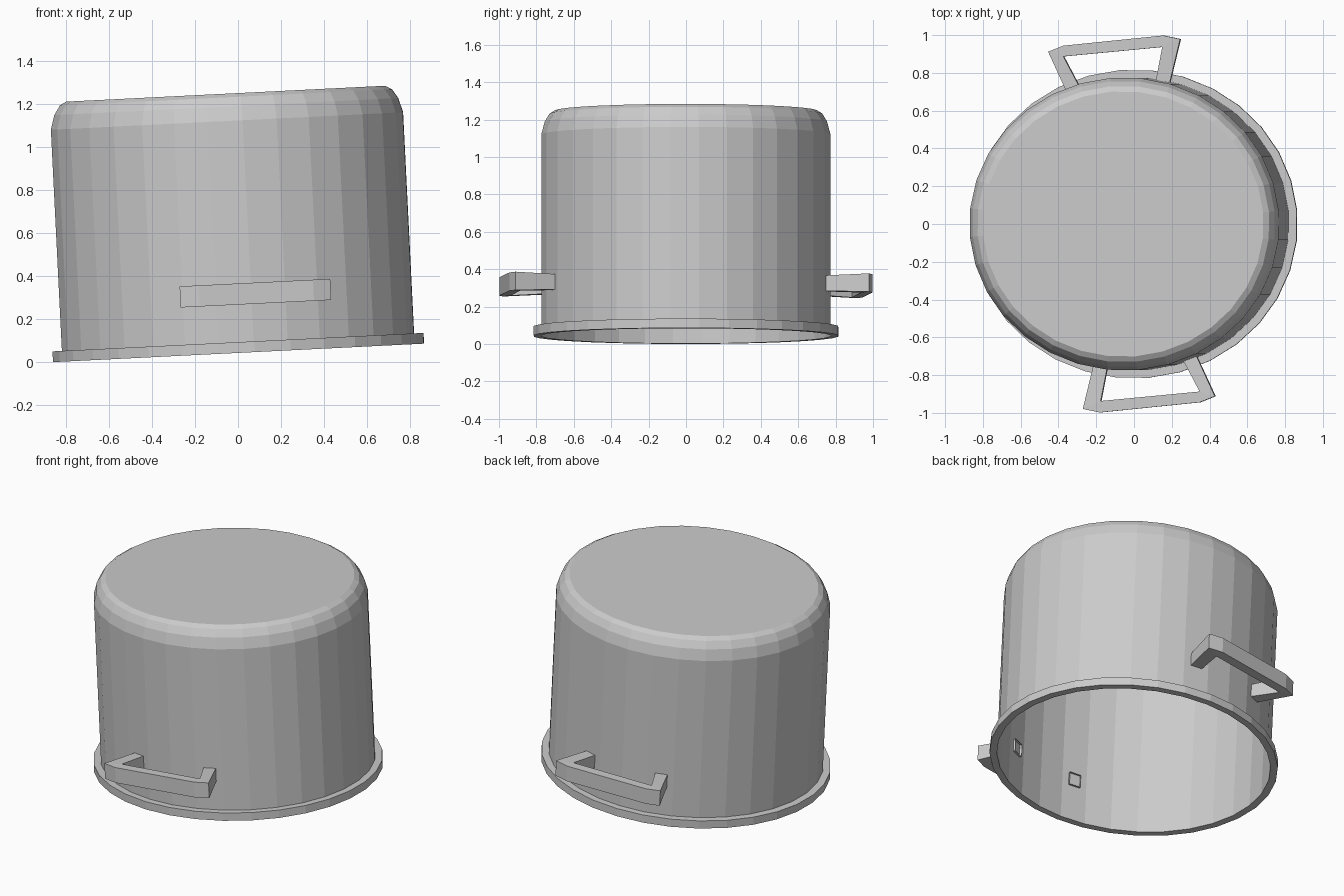
import bpy, math
from mathutils import Matrix

if "Cube" in bpy.data.objects:
    bpy.data.objects.remove(bpy.data.objects["Cube"])

SIDES = 32
RATIO = 0.944                       # pot is slightly oval: y radius / x radius
TILT = Matrix.Translation((0.0025, 0, 0.043)) @ Matrix.Rotation(math.radians(-2.85), 4, 'Y')


def make_object(name, verts, faces):
    mesh = bpy.data.meshes.new(name)
    mesh.from_pydata(verts, [], faces)
    mesh.update()
    obj = bpy.data.objects.new(name, mesh)
    bpy.context.collection.objects.link(obj)
    obj.matrix_world = TILT
    return obj


def lathe(name, profile, cap_last=False):
    verts, faces = [], []
    for r, h in profile:
        for i in range(SIDES):
            a = 2 * math.pi * (i + 0.45) / SIDES
            verts.append((r * math.cos(a), r * RATIO * math.sin(a), h))
    for k in range(len(profile) - 1):
        for i in range(SIDES):
            j = (i + 1) % SIDES
            faces.append((k * SIDES + i, k * SIDES + j,
                          (k + 1) * SIDES + j, (k + 1) * SIDES + i))
    if cap_last:
        base = (len(profile) - 1) * SIDES
        faces.append(tuple(range(base, base + SIDES)))
    return make_object(name, verts, faces)


# Upturned pot body: thin open wall with a rounded edge round the flat base
lathe("pot_body", [(0.822, 0.05), (0.822, 1.078), (0.803, 1.145),
                   (0.775, 1.188), (0.745, 1.205)], cap_last=True)

# Rim band round the opening
lathe("pot_rim", [(0.822, 0.05), (0.822, 0.0), (0.866, 0.0), (0.866, 0.05), (0.822, 0.05)])

# Handle outline: outer edge, then inner edge, both from the left wall to the right wall
OUTLINE = [(-0.20, -0.738), (-0.258, -0.979), (-0.168, -0.998), (0.362, -0.944),
           (0.442, -0.912), (0.34, -0.690),
           (-0.127, -0.750), (-0.163, -0.937), (0.361, -0.887), (0.270, -0.715)]
WALL_ENDS = {0, 5, 6, 9}            # the bar gets a little thinner at the wall


def handle(name, sign):
    verts = []
    for side in (-1, 1):
        for i, (x, y) in enumerate(OUTLINE):
            half = 0.041 if i in WALL_ENDS else 0.049
            verts.append((sign * x, sign * y, 0.273 + side * half))
    n = len(OUTLINE)
    plates = [(0, 1, 7, 6), (1, 2, 3, 4, 8, 7), (4, 5, 9, 8)]
    faces = [tuple(reversed(p)) for p in plates]
    faces += [tuple(v + n for v in p) for p in plates]
    for a, b in [(0, 1), (1, 2), (2, 3), (3, 4), (4, 5), (9, 8), (8, 7), (7, 6)]:
        faces.append((a, b, b + n, a + n))
    return make_object(name, verts, faces)


# Two handles, half a turn apart
handle("front_handle", 1)
handle("back_handle", -1)
